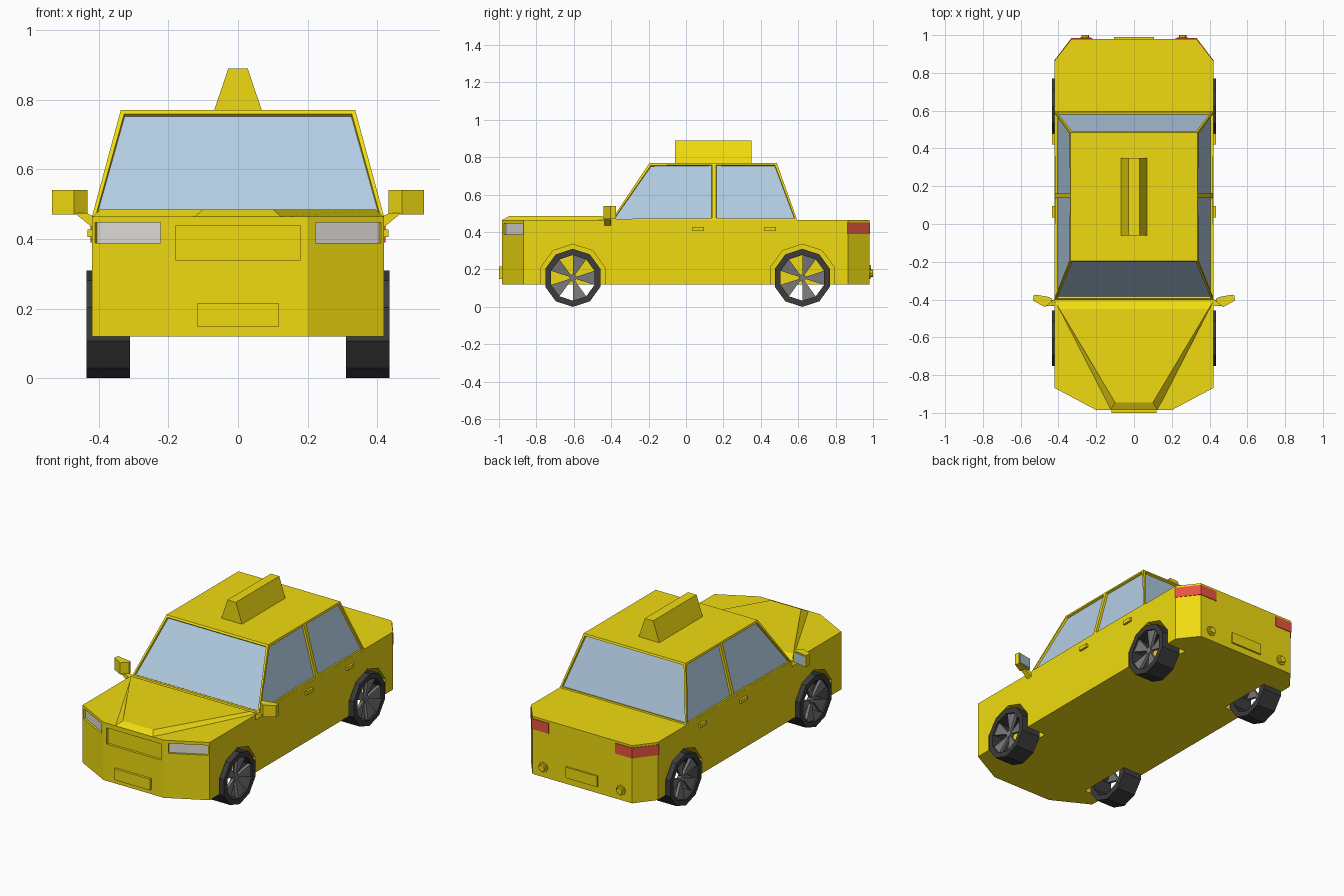
import bpy, bmesh
from math import sin, cos, radians

if "Cube" in bpy.data.objects:
    bpy.data.objects.remove(bpy.data.objects["Cube"])


def material(name, rgb):
    m = bpy.data.materials.new(name)
    m.diffuse_color = (*rgb, 1)
    m.use_nodes = True
    m.node_tree.nodes["Principled BSDF"].inputs["Base Color"].default_value = m.diffuse_color
    return m


YELLOW = material("yellow_paint", (0.87, 0.71, 0.005))
GLASS = material("window_glass", (0.45, 0.61, 0.77))
RUBBER = material("rubber", (0.045, 0.045, 0.045))
METAL = material("wheel_metal", (0.19, 0.19, 0.19))
LAMP = material("clear_lamp", (0.75, 0.74, 0.7))
RED = material("red_lamp", (0.8, 0.09, 0.05))


def loft(name, loops, mat, mirror=False, closed=False):
    """Bridge loops of points; cap the ends, or join last to first if closed."""
    bm = bmesh.new()
    rows = [[bm.verts.new(p) for p in loop] for loop in loops]
    pairs = list(zip(rows, rows[1:]))
    if closed:
        pairs.append((rows[-1], rows[0]))
    else:
        bm.faces.new(rows[0])
        bm.faces.new(rows[-1])
    n = len(rows[0])
    for a, b in pairs:
        for i in range(n):
            j = (i + 1) % n
            bm.faces.new((a[i], a[j], b[j], b[i]))
    bmesh.ops.recalc_face_normals(bm, faces=bm.faces[:])
    me = bpy.data.meshes.new(name)
    bm.to_mesh(me)
    bm.free()
    me.materials.append(mat)
    ob = bpy.data.objects.new(name, me)
    bpy.context.collection.objects.link(ob)
    if mirror:
        ob.modifiers.new("mirror", 'MIRROR').use_mirror_merge = False
    return ob


def slab(name, plan, z0, z1, mat, mirror=False):
    return loft(name, [[(x, y, z) for x, y in plan] for z in (z0, z1)], mat, mirror)


def box(name, x0, x1, y0, y1, z0, z1, mat, mirror=False):
    return slab(name, [(x0, y0), (x1, y0), (x1, y1), (x0, y1)], z0, z1, mat, mirror)


def symmetric(half):
    return half + [(-x, y) for x, y in reversed(half)]


def wheel_ring(y, r, x):
    return [(x, y + r * cos(radians(90 + 36 * k)), 0.155 + r * sin(radians(90 + 36 * k)))
            for k in range(10)]


# Lower body
body = slab("body", symmetric([(0.2, -0.985), (0.42, -0.868), (0.42, 0.865), (0.33, 0.98)]),
            0.12, 0.465, YELLOW)


def cut(cutter):
    cutter.hide_render = True
    cutter.display_type = 'WIRE'
    m = body.modifiers.new("cut", 'BOOLEAN')
    m.operation = 'DIFFERENCE'
    m.solver = 'EXACT'
    m.object = cutter


# Raised hood panel
hood = []
for z, xf, yf, xb, yb in ((0.463, 0.125, -0.985, 0.42, -0.41), (0.485, 0.1, -0.945, 0.395, -0.45)):
    hood.append([(x, y, z) for x, y in symmetric([(xf, yf), (xb, yb)])])
loft("hood", hood, YELLOW)

# Cabin with recessed windows, split at the door pillar
base = symmetric([(0.42, -0.40), (0.42, 0.15), (0.42, 0.595)])
roof = symmetric([(0.337, -0.195), (0.337, 0.15), (0.337, 0.485)])
cabin = loft("cabin", [[(x, y, 0.463) for x, y in base], [(x, y, 0.77) for x, y in roof]], YELLOW)
cabin.data.materials.append(GLASS)
bm = bmesh.new()
bm.from_mesh(cabin.data)
windows = [f for f in bm.faces if abs(f.normal.z) < 0.95]
bmesh.ops.inset_individual(bm, faces=windows, thickness=0.016, depth=0)
bmesh.ops.inset_individual(bm, faces=windows, thickness=0.002, depth=-0.012)
for f in windows:
    f.material_index = 1
bm.to_mesh(cabin.data)
bm.free()

# Roof sign
loft("roof_sign", [[(x, y, z) for x, y in symmetric([(w, -0.06), (w, 0.35)])]
                   for w, z in ((0.07, 0.765), (0.028, 0.89))], YELLOW)


# Headlights recessed in the angled front corners
def corner(t, depth):
    return (0.2 + 0.22 * t - 0.47 * depth, -0.985 + 0.117 * t + 0.883 * depth)


def corner_strip(d0, d1):
    return [corner(0.1, d0), corner(0.96, d0), corner(0.96, d1), corner(0.1, d1)]


cut(slab("headlight_cutter", corner_strip(-0.03, 0.018), 0.388, 0.447, YELLOW, True))
slab("headlight", corner_strip(0.012, 0.022), 0.386, 0.449, LAMP, True)

# Grille recess and number plates
cut(box("grille_cutter", -0.18, 0.18, -1.03, -0.97, 0.34, 0.437, YELLOW))
box("front_plate", -0.118, 0.118, -1.0, -0.98, 0.148, 0.215, YELLOW)
box("rear_plate", -0.105, 0.105, 0.975, 0.99, 0.16, 0.225, YELLOW)

# Tail lights wrapping the rear corners
slab("tail_light", [(0.22, 0.984), (0.332, 0.984), (0.424, 0.863), (0.41, 0.86),
                    (0.32, 0.97), (0.22, 0.97)], 0.39, 0.452, RED, True)

# Exhaust tips
loft("exhaust", [[(0.257 + r * cos(radians(45 * k)), y, 0.18 + r * sin(radians(45 * k)))
                  for k in range(8)]
                 for r, y in ((0.03, 0.97), (0.03, 0.987), (0.02, 0.987), (0.02, 1.0))],
     YELLOW, True)

# Door handles
for y in (0.035, 0.42):
    box("door_handle", 0.41, 0.433, y, y + 0.06, 0.406, 0.427, YELLOW, True)

# Side mirrors: arm, housing and glass
loft("mirror_arm", [[(0.41, -0.435, 0.462), (0.41, -0.40, 0.462), (0.415, -0.40, 0.43), (0.415, -0.435, 0.43)],
                    [(0.437, -0.435, 0.475), (0.437, -0.405, 0.475), (0.47, -0.405, 0.475), (0.47, -0.435, 0.475)]],
     YELLOW, True)
slab("mirror_housing", [(0.433, -0.41), (0.472, -0.44), (0.535, -0.405), (0.53, -0.375), (0.437, -0.392)],
     0.47, 0.54, YELLOW, True)
slab("mirror_glass", [(0.447, -0.392), (0.522, -0.379), (0.521, -0.374), (0.446, -0.387)],
     0.477, 0.533, GLASS, True)

# Wheels: arch cut, open tyre, five wedge spokes and a hub
for y in (-0.605, 0.622):
    cut(loft("arch_cutter", [wheel_ring(y, 0.18, x) for x in (0.29, 0.5)], YELLOW, True))
    loft("tyre", [wheel_ring(y, r, x) for r, x in
                  ((0.155, 0.435), (0.155, 0.31), (0.122, 0.31), (0.122, 0.435))],
         RUBBER, True, closed=True)
    for k in range(0, 10, 2):
        wedge = []
        for hub_x, rim_x in ((0.395, 0.405), (0.41, 0.425)):
            inner, outer = wheel_ring(y, 0.015, hub_x), wheel_ring(y, 0.124, rim_x)
            a, b = (k + 9) % 10, k
            wedge.append([inner[a], outer[a], outer[b], inner[b]])
        loft("spoke", wedge, METAL, True)
    loft("hub", [wheel_ring(y, 0.02, x) for x in (0.39, 0.415)], METAL, True)
